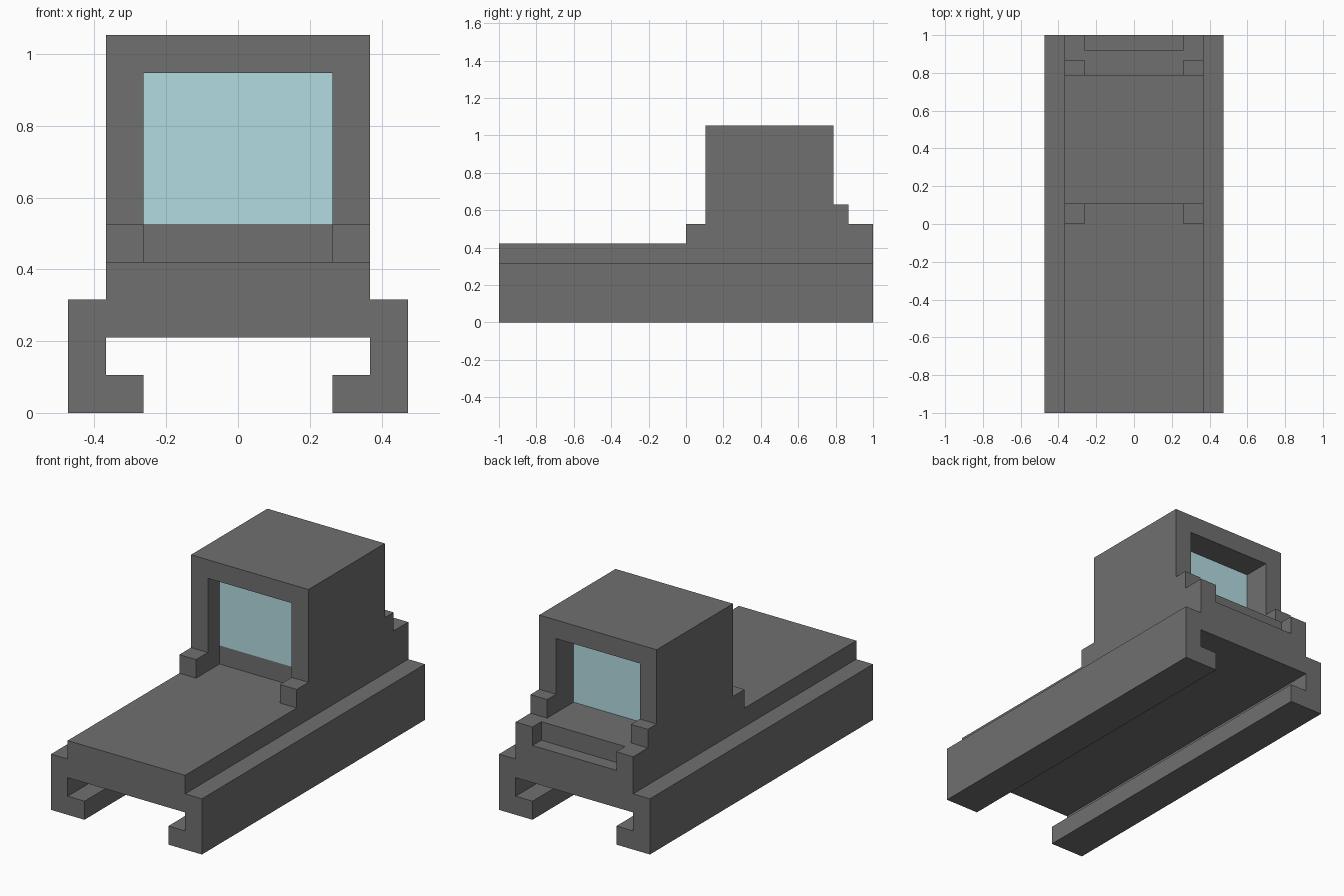
import bpy, bmesh, math

if "Cube" in bpy.data.objects:
    bpy.data.objects.remove(bpy.data.objects["Cube"])

U = 2 / 19  # grid module of the design


def extrude(name, pts, axis, lo, hi):
    """Extrude a closed profile: axis 'y' takes (x, z) points, axis 'x' takes (y, z)."""
    bm = bmesh.new()
    place = (lambda a, b, d: (a, d, b)) if axis == 'y' else (lambda a, b, d: (d, a, b))
    face = bm.faces.new([bm.verts.new([c * U for c in place(a, b, lo)]) for a, b in pts])
    ext = bmesh.ops.extrude_face_region(bm, geom=[face])
    verts = [g for g in ext["geom"] if isinstance(g, bmesh.types.BMVert)]
    shift = [c * U for c in place(0, 0, hi - lo)]
    bmesh.ops.translate(bm, verts=verts, vec=shift)
    bmesh.ops.recalc_face_normals(bm, faces=bm.faces)
    mesh = bpy.data.meshes.new(name)
    bm.to_mesh(mesh)
    bm.free()
    ob = bpy.data.objects.new(name, mesh)
    bpy.context.collection.objects.link(ob)
    return ob


def rect(a0, a1, b0, b1):
    return [(a0, b0), (a1, b0), (a1, b1), (a0, b1)]


# Clamp rail: slotted cross-section, mirrored about x = 0
half = [(4.5, 3), (4.5, 0), (2.5, 0), (2.5, 1), (3.5, 1), (3.5, 2)]
body = extrude("sight_body", half + [(-x, z) for x, z in reversed(half)], 'y', -9.5, 9.5)

# Side walls: stepped side outline with the guard posts
wall = [(-9.5, 2.5), (9.5, 2.5), (9.5, 5), (8.25, 5), (8.25, 6), (7.5, 6),
        (7.5, 10), (1, 10), (1, 5), (0, 5), (0, 4), (-9.5, 4)]
parts = [extrude("side_wall", wall, 'x', min(s * 2.5, s * 3.5), max(s * 2.5, s * 3.5))
         for s in (-1, 1)]

# Centre deck, raised under the glass and notched at the rear
deck = [(-9.5, 2.5), (9.5, 2.5), (9.5, 4), (8.75, 4), (8.75, 5), (2, 5), (2, 4), (-9.5, 4)]
parts.append(extrude("centre_deck", deck, 'x', -3, 3))

# Hood roof
parts.append(extrude("hood_roof", rect(1, 7.5, 9, 10), 'x', -3, 3))

# Fuse everything into one clean solid
bpy.context.view_layer.objects.active = body
for part in parts:
    mod = body.modifiers.new("union", 'BOOLEAN')
    mod.operation = 'UNION'
    mod.solver = 'EXACT'
    mod.object = part
    bpy.ops.object.modifier_apply(modifier=mod.name)
    bpy.data.objects.remove(part)

bm = bmesh.new()
bm.from_mesh(body.data)
bmesh.ops.remove_doubles(bm, verts=bm.verts, dist=1e-5)
bmesh.ops.dissolve_limit(bm, angle_limit=math.radians(1), verts=bm.verts, edges=bm.edges)
bm.to_mesh(body.data)
bm.free()

# Lens block inside the hood
lens = extrude("lens", rect(-2.5, 2.5, 5, 9), 'y', 2, 6)
glass = bpy.data.materials.new("glass")
glass.diffuse_color = (0.45, 0.72, 0.76, 1)
glass.use_nodes = True
glass.node_tree.nodes["Principled BSDF"].inputs["Base Color"].default_value = glass.diffuse_color
lens.data.materials.append(glass)

# Dark grey finish
finish = bpy.data.materials.new("dark_grey")
finish.diffuse_color = (0.16, 0.16, 0.16, 1)
finish.use_nodes = True
finish.node_tree.nodes["Principled BSDF"].inputs["Base Color"].default_value = finish.diffuse_color
body.data.materials.clear()
body.data.materials.append(finish)
